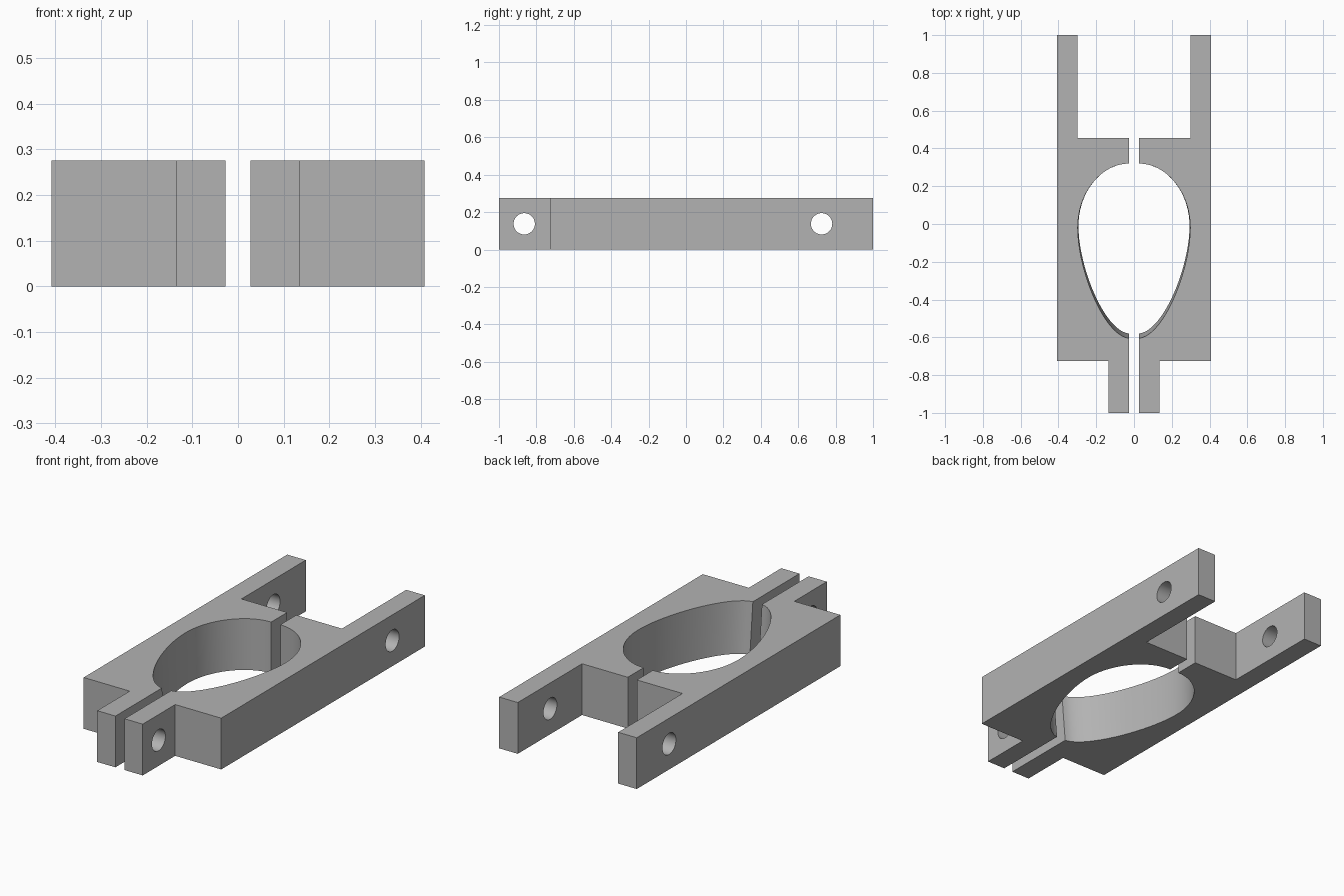
import bpy
import bmesh
from math import pi
from mathutils import Vector
from mathutils.geometry import interpolate_bezier

cube = bpy.data.objects.get("Cube")
if cube:
    bpy.data.objects.remove(cube, do_unlink=True)

HEIGHT = 0.275
GAP = 0.027      # half of the slot between the two halves
BACK_Y = 0.32    # back end of the egg-shaped opening

grey = bpy.data.materials.new("plain_grey")
grey.use_nodes = True
colour = (0.45, 0.45, 0.45, 1)
grey.diffuse_color = colour
grey.node_tree.nodes["Principled BSDF"].inputs["Base Color"].default_value = colour

# Outside of one half: front lug, body, rear arm
outline = [(GAP, -1), (0.135, -1), (0.135, -0.725), (0.408, -0.725),
           (0.408, 1), (0.298, 1), (0.298, 0.455), (GAP, 0.455)]


def arc(*points):
    return interpolate_bezier(*[Vector(p) for p in points], 20)


# Half of the egg-shaped opening, from back to front
egg = arc((GAP, BACK_Y, 0), (0.17, 0.32, 0), (0.298, 0.17, 0), (0.298, -0.02, 0))
egg += arc((0.298, -0.02, 0), (0.298, -0.24, 0), (0.16, -0.59, 0), (GAP, -0.605, 0))[1:]


def ring(bm, side, z, taper_x, taper_y):
    points = list(outline)
    for p in egg:
        points.append((max(GAP, p.x * taper_x), BACK_Y + (p.y - BACK_Y) * taper_y))
    return [bm.verts.new((side * x, y, z)) for x, y in points]


def drill(part, side, x, y):
    bpy.ops.mesh.primitive_cylinder_add(vertices=48, radius=0.057, depth=0.3,
                                        location=(side * x, y, HEIGHT / 2),
                                        rotation=(0, pi / 2, 0))
    cutter = bpy.context.object
    cutter.name = "hole_cutter"
    cutter.hide_render = True
    cutter.data.materials.append(grey)
    mod = part.modifiers.new("bolt_hole", 'BOOLEAN')
    mod.operation = 'DIFFERENCE'
    mod.solver = 'EXACT'
    mod.object = cutter
    bpy.ops.object.select_all(action='DESELECT')
    part.select_set(True)
    bpy.context.view_layer.objects.active = part
    bpy.ops.object.modifier_apply(modifier=mod.name)
    bpy.data.objects.remove(cutter, do_unlink=True)


def clamp_half(name, side):
    bm = bmesh.new()
    # The opening narrows slightly towards the bottom
    low = ring(bm, side, 0, 0.987, 0.973)
    high = ring(bm, side, HEIGHT, 1, 1)
    bm.faces.new(low)
    bm.faces.new(high)
    for i in range(len(low)):
        j = (i + 1) % len(low)
        bm.faces.new((low[i], low[j], high[j], high[i]))
    bmesh.ops.recalc_face_normals(bm, faces=bm.faces)
    mesh = bpy.data.meshes.new(name)
    bm.to_mesh(mesh)
    bm.free()
    mesh.materials.append(grey)
    part = bpy.data.objects.new(name, mesh)
    bpy.context.collection.objects.link(part)

    # Bolt holes through the front lug and the rear arm
    drill(part, side, 0.08, -0.865)
    drill(part, side, 0.353, 0.725)
    bpy.ops.object.shade_smooth_by_angle(angle=pi / 6)


clamp_half("left_clamp_half", 1)
clamp_half("right_clamp_half", -1)
